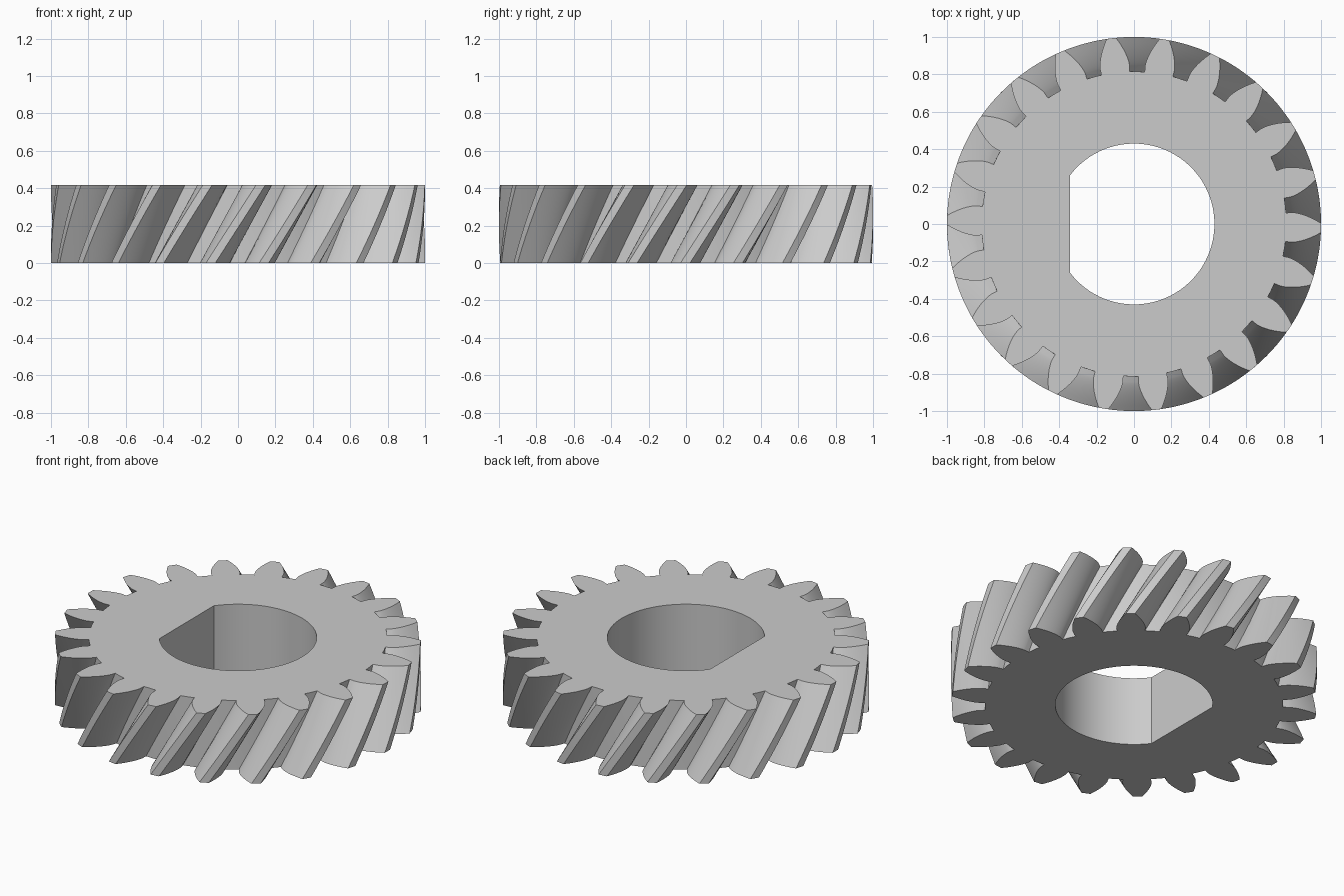
import bpy
import bmesh
from math import pi, cos, sin, tan, acos, atan, radians, sqrt

cube = bpy.data.objects.get("Cube")
if cube:
    bpy.data.objects.remove(cube, do_unlink=True)

# Gear dimensions
TEETH = 22
HEIGHT = 0.417
TIP_R = 1.0
PITCH_R = TIP_R * TEETH / (TEETH + 2)
ROOT_R = 0.815
TWIST = radians(15.4)
PHASE = radians(-1.2)
LAYERS = 14
BORE_R = 0.43
FLAT_X = -0.343

# Involute flank for a helical tooth
pressure = atan(tan(radians(20)) / cos(radians(30)))
BASE_R = PITCH_R * cos(pressure)


def involute(a):
    return tan(a) - a


def half_angle(r):
    """Half of the tooth's angular thickness at radius r."""
    a = acos(min(1, BASE_R / r))
    return pi / (2 * TEETH) + involute(pressure) - involute(a)


STEPS = 8
radii = [BASE_R + (TIP_R - BASE_R) * (i / STEPS) ** 1.5 for i in range(STEPS + 1)]
flank = [(ROOT_R, half_angle(BASE_R))] + [(r, half_angle(r)) for r in radii]
tooth = [(r, -a) for r, a in flank] + [(TIP_R, 0)] + [(r, a) for r, a in reversed(flank)]
tooth.append((ROOT_R, pi / TEETH))
outline = [(r, a + PHASE + k * 2 * pi / TEETH) for k in range(TEETH) for r, a in tooth]

# Bore: an arc closed by one flat on the -x side
end = acos(FLAT_X / BORE_R)
bore = [(BORE_R, -end + 2 * end * i / 72) for i in range(73)]


def add_ring(bm, points, z, turn=0):
    return [bm.verts.new((r * cos(a + turn), r * sin(a + turn), z)) for r, a in points]


def bridge(bm, low, high):
    n = len(low)
    for i in range(n):
        j = (i + 1) % n
        bm.faces.new((low[i], low[j], high[j], high[i]))


bm = bmesh.new()

# Twisted toothed wall
rings = []
for i in range(LAYERS + 1):
    t = i / LAYERS
    rings.append(add_ring(bm, outline, HEIGHT * t, TWIST * (t - 1)))
for low, high in zip(rings, rings[1:]):
    bridge(bm, low, high)

# Straight bore wall
holes = [add_ring(bm, bore, z) for z in (0, HEIGHT)]
bridge(bm, holes[0], holes[1])

# Flat end caps around the bore
for outer, inner in ((rings[0], holes[0]), (rings[-1], holes[1])):
    edges = []
    for loop in (outer, inner):
        for i, v in enumerate(loop):
            edges.append(bm.edges.get((v, loop[(i + 1) % len(loop)])))
    bmesh.ops.triangle_fill(bm, use_beauty=True, use_dissolve=False, edges=edges)

bmesh.ops.recalc_face_normals(bm, faces=bm.faces[:])
mesh = bpy.data.meshes.new("helical_gear")
bm.to_mesh(mesh)
bm.free()
gear = bpy.data.objects.new("helical_gear", mesh)
bpy.context.collection.objects.link(gear)

# Plain grey material
grey = bpy.data.materials.new("light_grey")
grey.use_nodes = True
color = (0.6, 0.6, 0.6, 1)
grey.diffuse_color = color
grey.node_tree.nodes["Principled BSDF"].inputs["Base Color"].default_value = color
mesh.materials.append(grey)

# Smooth flanks with sharp tooth and cap edges
for obj in bpy.context.selected_objects:
    obj.select_set(False)
gear.select_set(True)
bpy.context.view_layer.objects.active = gear
bpy.ops.object.shade_smooth_by_angle(angle=radians(25))
